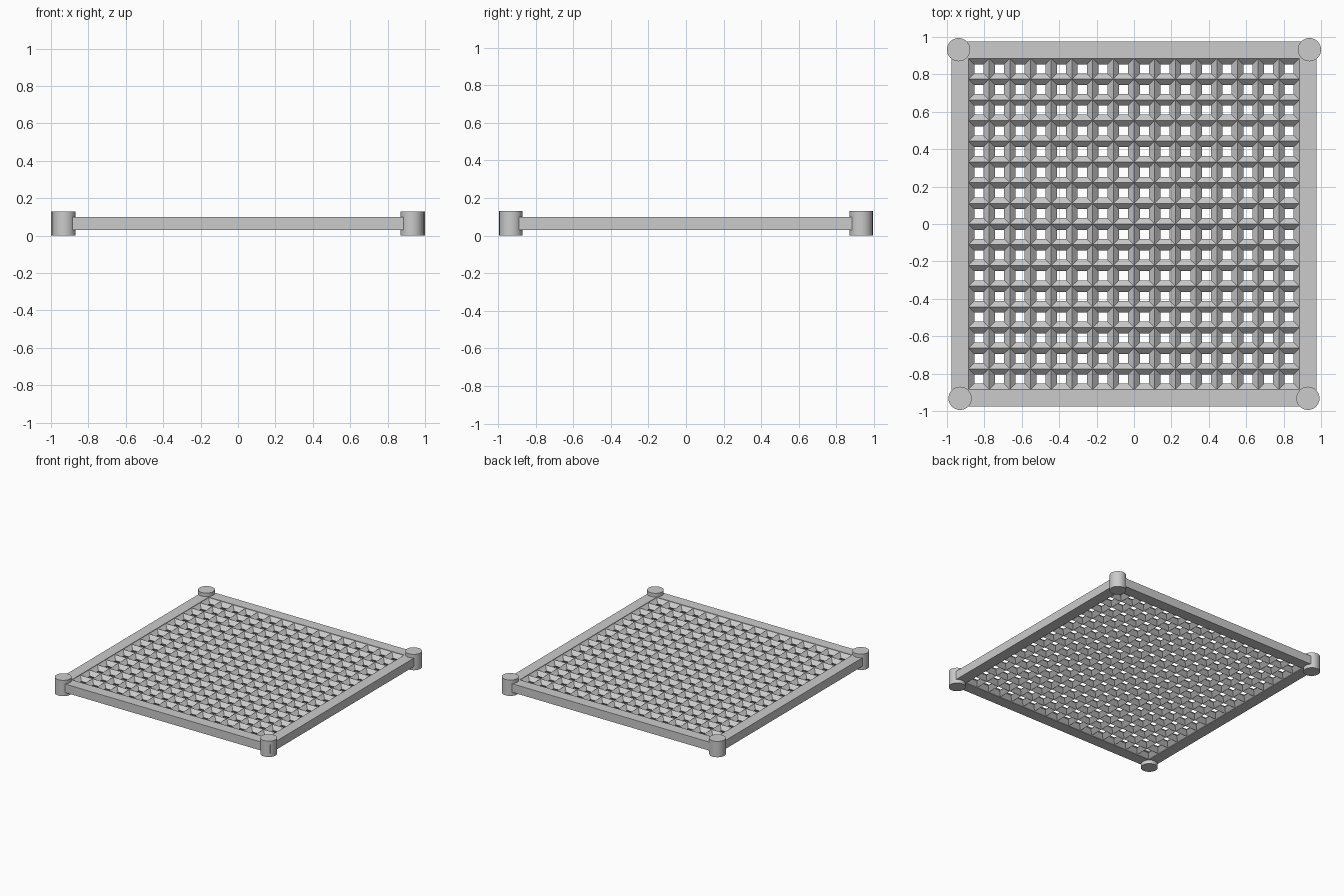
import bpy, bmesh

if "Cube" in bpy.data.objects:
    bpy.data.objects.remove(bpy.data.objects["Cube"], do_unlink=True)

FRAME_BOTTOM, FRAME_TOP = 0.03, 0.10
MID = (FRAME_BOTTOM + FRAME_TOP) / 2
INNER = 0.885


def pierced_sheet(half, cells, rim):
    """Square sheet of cells, each with a hole leaving a rim around it."""
    bm = bmesh.new()
    bmesh.ops.create_grid(bm, x_segments=cells, y_segments=cells, size=half)
    corners = list(bm.verts)
    holes = list(bm.faces)
    bmesh.ops.inset_individual(bm, faces=holes, thickness=rim, use_even_offset=True)
    bmesh.ops.delete(bm, geom=holes, context="FACES")
    return bm, corners


def finish(bm, name, z):
    bmesh.ops.recalc_face_normals(bm, faces=bm.faces)
    mesh = bpy.data.meshes.new(name)
    bm.to_mesh(mesh)
    bm.free()
    obj = bpy.data.objects.new(name, mesh)
    obj.location.z = z
    bpy.context.collection.objects.link(obj)
    return obj


# Square outer frame with rectangular section
bm, _ = pierced_sheet(0.975, 1, 0.975 - INNER)
walls = bmesh.ops.extrude_face_region(bm, geom=list(bm.faces), use_keep_orig=True)
top = [v for v in walls["geom"] if isinstance(v, bmesh.types.BMVert)]
bmesh.ops.translate(bm, verts=top, vec=(0, 0, FRAME_TOP - FRAME_BOTTOM))
finish(bm, "outer_frame", FRAME_BOTTOM)

# Lattice of mitred bars with a diamond section, ridged above and below
bm, ridge = pierced_sheet(INNER, 16, 0.031)
for v in ridge:
    v.co.z = 0.031
lower = bmesh.ops.duplicate(bm, geom=bm.verts[:] + bm.edges[:] + bm.faces[:])["geom"]
for v in lower:
    if isinstance(v, bmesh.types.BMVert):
        v.co.z *= -1
bmesh.ops.remove_doubles(bm, verts=bm.verts, dist=0.0005)
finish(bm, "lattice", MID)

# Round corner posts, the back pair set slightly wider
for end, y, x in (("front", -0.932, 0.93), ("back", 0.932, 0.938)):
    for side, sign in (("left", 1), ("right", -1)):
        bpy.ops.mesh.primitive_cylinder_add(
            vertices=48, radius=0.062, depth=0.13, location=(sign * x, y, 0.065))
        post = bpy.context.object
        post.name = f"{end}_{side}_post"
        bpy.ops.object.shade_smooth_by_angle()
